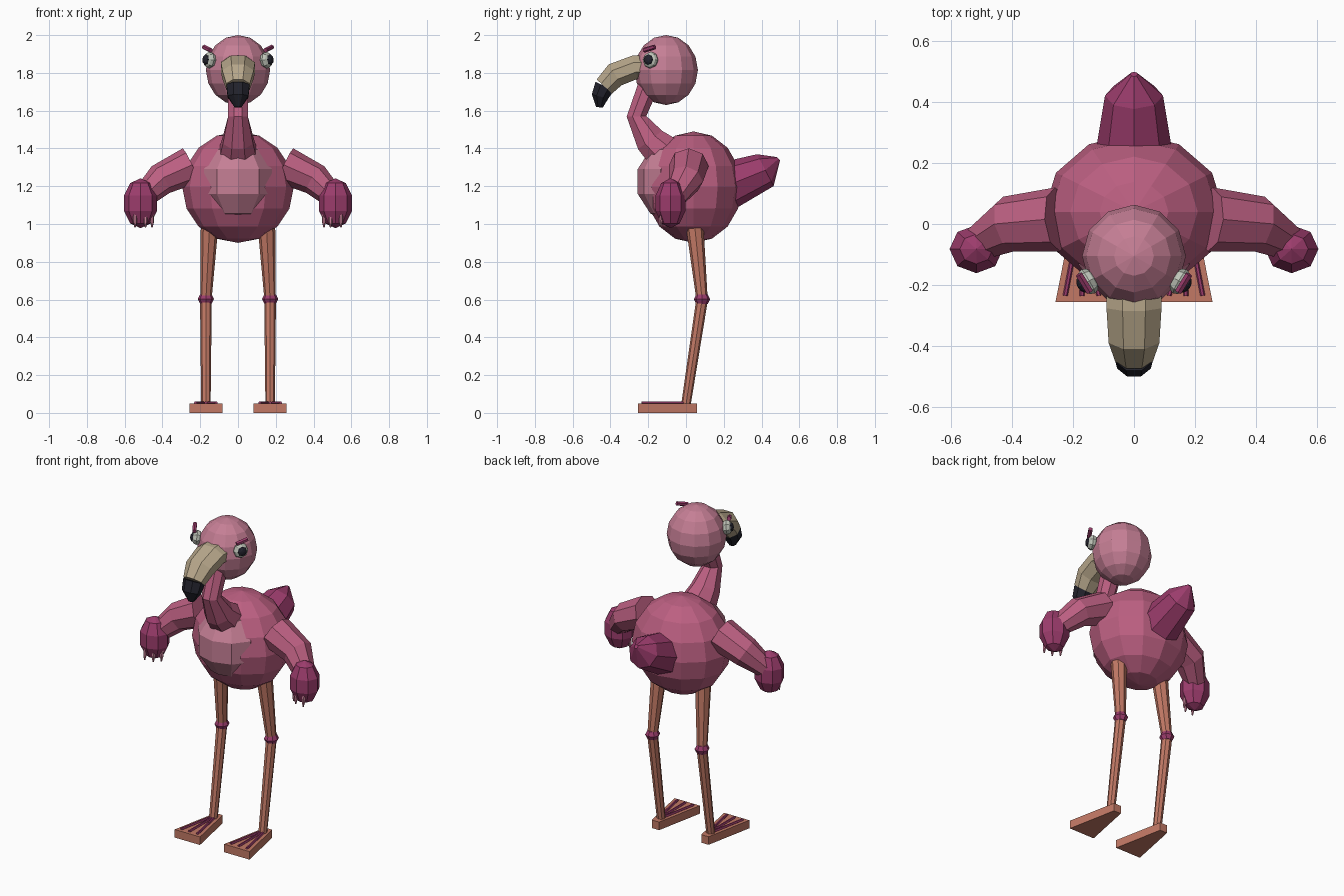
import bpy, bmesh, math
from mathutils import Vector, Matrix

if "Cube" in bpy.data.objects:
    bpy.data.objects.remove(bpy.data.objects["Cube"])


def material(name, rgb):
    m = bpy.data.materials.new(name)
    m.diffuse_color = (*rgb, 1)
    m.use_nodes = True
    m.node_tree.nodes["Principled BSDF"].inputs["Base Color"].default_value = m.diffuse_color
    return m


PINK = material("pink", (0.50, 0.115, 0.22))
PALE = material("pale_pink", (0.56, 0.21, 0.30))
MAGENTA = material("magenta", (0.33, 0.045, 0.15))
ORANGE = material("leg_orange", (0.54, 0.19, 0.13))
BEIGE = material("beak_beige", (0.48, 0.39, 0.26))
BLACK = material("black", (0.016, 0.016, 0.025))
WHITE = material("eye_white", (0.52, 0.55, 0.48))


def finish(name, bm, mat):
    bmesh.ops.recalc_face_normals(bm, faces=bm.faces[:])
    me = bpy.data.meshes.new(name)
    bm.to_mesh(me)
    bm.free()
    me.materials.append(mat)
    ob = bpy.data.objects.new(name, me)
    bpy.context.collection.objects.link(ob)
    return ob


def ball(name, centre, radii, mat, seg=12, rings=8, axis=(0, 0, 1)):
    """Faceted ellipsoid with its pole along axis."""
    bm = bmesh.new()
    rot = Matrix.Identity(4)
    if tuple(axis) != (0, 0, 1):
        rot = Vector(axis).to_track_quat('Z', 'Y').to_matrix().to_4x4()
    mtx = Matrix.Translation(centre) @ rot @ Matrix.Diagonal((*radii, 1))
    bmesh.ops.create_uvsphere(bm, u_segments=seg, v_segments=rings, radius=1, matrix=mtx)
    return finish(name, bm, mat)


def tube(name, path, radii, mat, sides=8, ref=(1, 0, 0), flat=False):
    """Loft of elliptical rings along a path; radii are (along ref, across)."""
    bm = bmesh.new()
    pts = [Vector(p) for p in path]
    grow = 1 / math.cos(math.pi / sides) if flat else 1
    rows = []
    for i, p in enumerate(pts):
        t = (pts[min(i + 1, len(pts) - 1)] - pts[max(i - 1, 0)]).normalized()
        u = Vector(ref)
        u = (u - t * u.dot(t)).normalized()
        w = t.cross(u)
        r = radii[i]
        a, b = r if isinstance(r, tuple) else (r, r)
        row = []
        for k in range(sides):
            ang = 2 * math.pi * (k + (0.5 if flat else 0)) / sides
            row.append(bm.verts.new(p + (u * a * math.cos(ang) + w * b * math.sin(ang)) * grow))
        rows.append(row)
    for r0, r1 in zip(rows, rows[1:]):
        for k in range(sides):
            j = (k + 1) % sides
            bm.faces.new((r0[k], r0[j], r1[j], r1[k]))
    bm.faces.new(rows[0])
    bm.faces.new(rows[-1])
    return finish(name, bm, mat)


# Body, chest, head
ball("body", (0, 0.04, 1.195), (0.295, 0.255, 0.295), PINK)
ball("chest", (0, -0.08, 1.225), (0.2, 0.185, 0.21), PALE, seg=10, rings=5)
ball("head", (0, -0.105, 1.815), (0.17, 0.168, 0.185), PALE)

# Neck, tail, beak
tube("neck", [(0, -0.11, 1.37), (0, -0.19, 1.445), (0, -0.262, 1.57), (0, -0.2, 1.73)],
     [0.1, 0.08, 0.052, 0.055], PINK, flat=True)
tube("tail", [(0, 0.21, 1.2), (0, 0.42, 1.285), (0, 0.49, 1.345)],
     [0.13, 0.095, 0.012], MAGENTA)
tube("beak", [(0, -0.2, 1.83), (0, -0.27, 1.83), (0, -0.375, 1.79), (0, -0.432, 1.728)],
     [(0.09, 0.065), (0.09, 0.063), (0.083, 0.065), (0.062, 0.055)], BEIGE, flat=True)
tube("beak_tip", [(0, -0.43, 1.73), (0, -0.455, 1.675), (0, -0.458, 1.618)],
     [(0.061, 0.054), (0.055, 0.045), (0.018, 0.018)], BLACK, flat=True)

for s, side in ((1, "right"), (-1, "left")):
    # Eye, pupil, brow
    n = Vector((s * 0.85, -0.5, 0.1)).normalized()
    eye = Vector((s * 0.15, -0.188, 1.868))
    ball(side + "_eye", eye, (0.045, 0.045, 0.03), WHITE, 8, 6, n)
    ball(side + "_pupil", eye + n * 0.021, (0.029, 0.029, 0.018), BLACK, 8, 6, n)
    tube(side + "_brow", [(s * 0.145, -0.222, 1.92), (s * 0.18, -0.165, 1.937)],
         [0.013, 0.013], MAGENTA, 6, ref=(0, 0, 1))

    # Wing, hand, claws
    tube(side + "_wing",
         [(s * 0.25, 0.015, 1.31), (s * 0.41, 0.0, 1.235), (s * 0.505, -0.06, 1.14)],
         [(0.105, 0.1), (0.092, 0.085), (0.06, 0.06)], PINK, ref=(0, 1, 0))
    ball(side + "_hand", (s * 0.516, -0.082, 1.11), (0.092, 0.083, 0.132), MAGENTA, 8, 5,)
    for i, (cx, cy) in enumerate(((0.455, -0.095), (0.49, -0.125), (0.545, -0.13))):
        tube(f"{side}_claw_{i + 1}", [(s * cx, cy, 1.05), (s * cx, cy - 0.005, 1.01),
                                      (s * cx, cy - 0.008, 0.983)],
             [0.012, 0.01, 0.004], PALE, 6)

    # Leg and knee
    tube(side + "_upper_leg", [(s * 0.15, 0.045, 1.0), (s * 0.17, 0.085, 0.6)],
         [0.047, 0.03], ORANGE)
    tube(side + "_lower_leg", [(s * 0.17, 0.085, 0.6), (s * 0.17, 0.0, 0.045)],
         [0.031, 0.025], ORANGE)
    ball(side + "_knee", (s * 0.17, 0.085, 0.602), (0.043, 0.043, 0.036), MAGENTA, 8, 4)

    # Webbed foot
    bm = bmesh.new()
    outline = ((-0.087, -0.255), (0.087, -0.255), (0.025, 0.057), (-0.025, 0.057))
    low, top = [[bm.verts.new((s * 0.17 + x, y, z)) for x, y in outline] for z in (0, 0.05)]
    bm.faces.new(low)
    bm.faces.new(top)
    for k in range(4):
        j = (k + 1) % 4
        bm.faces.new((low[k], low[j], top[j], top[k]))
    finish(side + "_foot", bm, ORANGE)

    # Toe ridges
    for i in (-1, 0, 1):
        tube(f"{side}_toe_{i + 2}", [(s * 0.17 + i * 0.012, -0.01, 0.053),
                                     (s * 0.17 + i * 0.055, -0.235, 0.053)],
             [0.008, 0.008], MAGENTA, 6)
